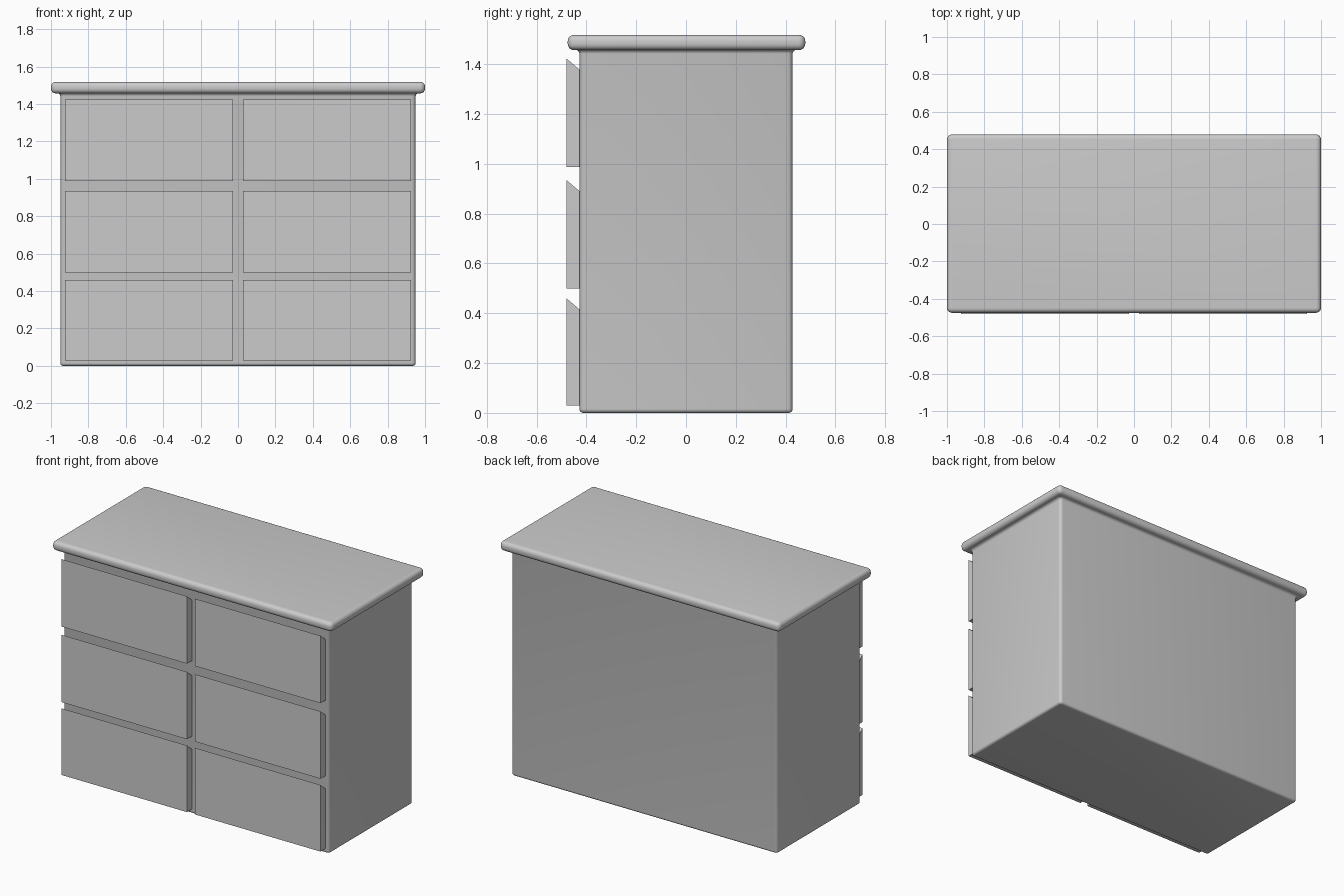
import bpy, bmesh, math

if "Cube" in bpy.data.objects:
    bpy.data.objects.remove(bpy.data.objects["Cube"])


def finish(bm, name):
    bmesh.ops.recalc_face_normals(bm, faces=bm.faces)
    mesh = bpy.data.meshes.new(name)
    bm.to_mesh(mesh)
    bm.free()
    obj = bpy.data.objects.new(name, mesh)
    bpy.context.collection.objects.link(obj)
    return obj


def rounded_block(name, hx, hy, radius, profile, cy=0.0, segs=5):
    """Stack rounded rectangles; profile holds (outward offset, height)."""
    bm = bmesh.new()
    rings = []
    for off, z in profile:
        r = max(radius + off, 0.002)
        ring = []
        for q, (sx, sy) in enumerate(((1, 1), (-1, 1), (-1, -1), (1, -1))):
            for i in range(segs + 1):
                a = math.pi / 2 * (q + i / segs)
                ring.append(bm.verts.new((sx * (hx + off - r) + r * math.cos(a),
                                          cy + sy * (hy + off - r) + r * math.sin(a), z)))
        rings.append(ring)
    n = len(rings[0])
    for lo, hi in zip(rings, rings[1:]):
        for i in range(n):
            bm.faces.new((lo[i], lo[(i + 1) % n], hi[(i + 1) % n], hi[i]))
    bm.faces.new(rings[0][::-1])
    bm.faces.new(rings[-1])
    obj = finish(bm, name)
    bpy.ops.object.select_all(action='DESELECT')
    obj.select_set(True)
    bpy.context.view_layer.objects.active = obj
    bpy.ops.object.shade_smooth_by_angle(angle=math.radians(35))
    return obj


def arc(r, z, a0, a1, steps=5):
    """Quarter-round edge as (offset, height) pairs."""
    angles = [math.radians(a0 + (a1 - a0) * i / steps) for i in range(steps + 1)]
    return [(-r + r * math.cos(a), z + r * math.sin(a)) for a in angles]


# Carcass: rounded bottom edge, small cove flaring out under the top
cove = [(0, 1.442), (0.002, 1.449), (0.007, 1.455), (0.016, 1.458)]
rounded_block("carcass", 0.95, 0.428, 0.02, arc(0.016, 0.016, -90, 0) + cove)

# Overhanging top slab with rounded edges
rounded_block("top_slab", 1.0, 0.477, 0.027,
              arc(0.025, 1.482, -90, 0) + arc(0.025, 1.493, 0, 90), cy=0.002)


def drawer(name, x0, x1, z0, z1):
    """Drawer front whose top edge slopes down towards the carcass."""
    front, back = -0.48, -0.426
    side = [(front, z0), (back, z0), (back, z1 - 0.046), (front, z1)]
    bm = bmesh.new()
    a = [bm.verts.new((x0, y, z)) for y, z in side]
    b = [bm.verts.new((x1, y, z)) for y, z in side]
    bm.faces.new(a)
    bm.faces.new(b[::-1])
    for i in range(4):
        j = (i + 1) % 4
        bm.faces.new((a[i], b[i], b[j], a[j]))
    finish(bm, name)


# Drawer fronts: two columns, three rows
for row, z0, z1 in (("bottom", 0.03, 0.46), ("middle", 0.5, 0.935), ("upper", 0.988, 1.423)):
    drawer(f"drawer_{row}_left", -0.925, -0.028, z0, z1)
    drawer(f"drawer_{row}_right", 0.028, 0.925, z0, z1)
